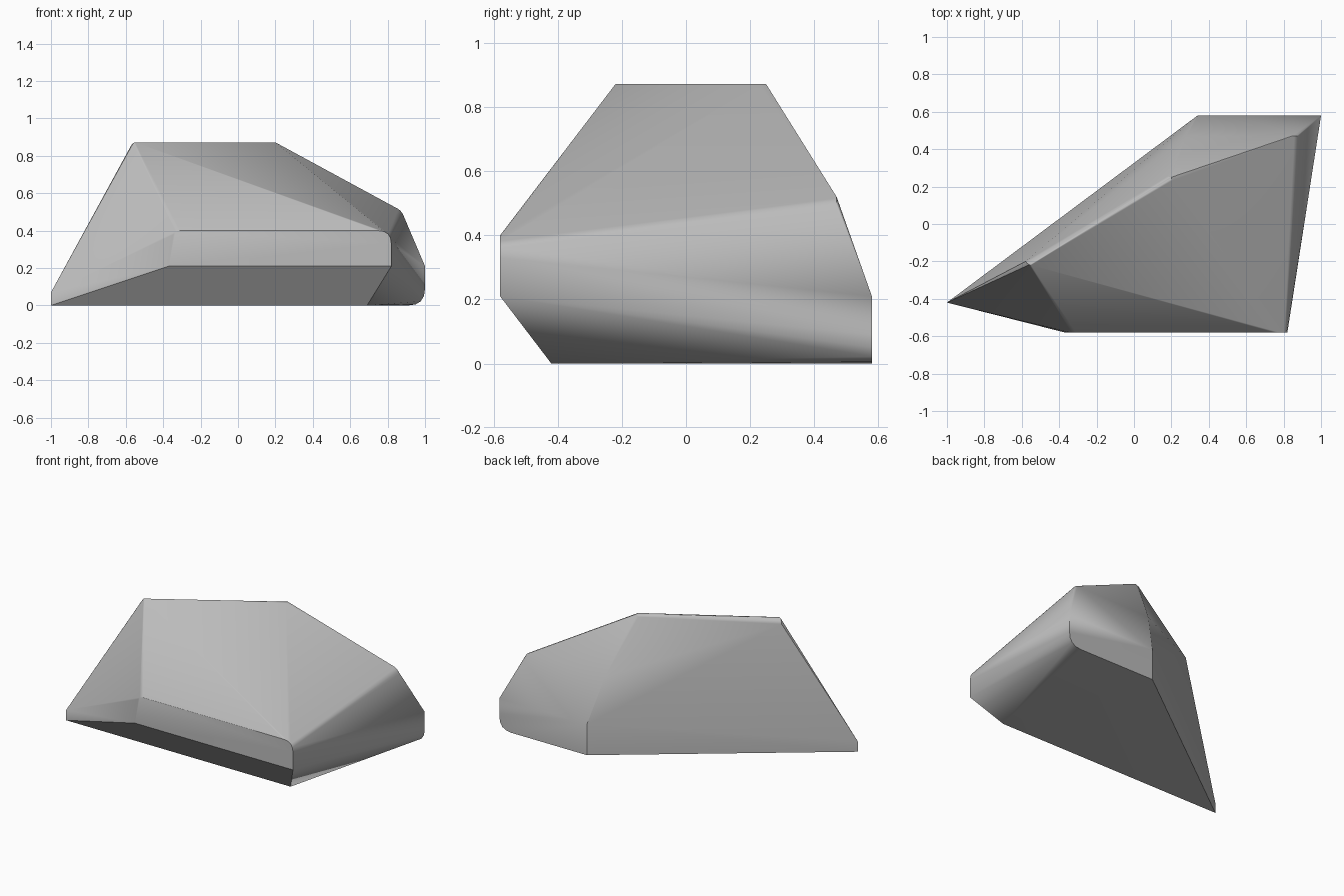
import bpy, bmesh, math
from mathutils import Vector

cube = bpy.data.objects.get("Cube")
if cube:
    bpy.data.objects.remove(cube, do_unlink=True)

# Stone colour
stone = bpy.data.materials.new("grey_stone")
stone.use_nodes = True
grey = (0.5, 0.5, 0.5, 1)
stone.diffuse_color = grey
bsdf = next(n for n in stone.node_tree.nodes if n.type == 'BSDF_PRINCIPLED')
bsdf.inputs["Base Color"].default_value = grey


def rounded(corner, start, end, steps=4):
    """Points of a soft corner, curving from start to end around corner."""
    a, c, b = Vector(start), Vector(corner), Vector(end)
    ts = [i / steps for i in range(steps + 1)]
    return [a * (1 - t) ** 2 + c * 2 * t * (1 - t) + b * t * t for t in ts]


# Sharp corners of the boulder
points = [
    (-1, -0.42, 0), (-1, -0.42, 0.07),            # pointed end
    (0.34, 0.58, 0), (0.34, 0.58, 0.21),          # back wall
    (1, 0.58, 0.21), (0.28, 0.47, 0.51),
    (-0.37, -0.58, 0.21), (0.82, -0.58, 0.21),    # front wall
    (0.69, -0.42, 0),
]

# Worn corners
points += rounded((0.82, -0.58, 0.40), (0.75, -0.58, 0.40), (0.82, -0.58, 0.33))
points += rounded((1, 0.58, 0), (0.91, 0.58, 0), (1, 0.58, 0.09))
points += rounded((0.87, 0.47, 0.515), (0.845, 0.47, 0.52), (0.885, 0.47, 0.48))
points += rounded((-0.34, -0.58, 0.40), (-0.31, -0.58, 0.40), (-0.345, -0.58, 0.38), 2)
points += rounded((-0.565, -0.22, 0.872), (-0.55, -0.22, 0.872), (-0.58, -0.20, 0.84), 3)
points += rounded((0.19, 0.25, 0.872), (0.20, 0.23, 0.872), (0.18, 0.255, 0.86), 3)
points.append((0.20, 0.25, 0.872))

# Wrap the corners into one solid
bm = bmesh.new()
for p in points:
    bm.verts.new(p)
bmesh.ops.convex_hull(bm, input=bm.verts[:])
loose = [v for v in bm.verts if not v.link_faces]
bmesh.ops.delete(bm, geom=loose, context='VERTS')
bmesh.ops.dissolve_limit(bm, angle_limit=math.radians(1),
                         verts=bm.verts[:], edges=bm.edges[:])
bmesh.ops.recalc_face_normals(bm, faces=bm.faces[:])
mesh = bpy.data.meshes.new("boulder")
bm.to_mesh(mesh)
bm.free()
mesh.materials.append(stone)
boulder = bpy.data.objects.new("boulder", mesh)
bpy.context.collection.objects.link(boulder)

# Soft shading over worn edges, crisp elsewhere
bpy.ops.object.select_all(action='DESELECT')
boulder.select_set(True)
bpy.context.view_layer.objects.active = boulder
bpy.ops.object.shade_smooth_by_angle(angle=math.radians(28))
weighted = boulder.modifiers.new("flat_facets", 'WEIGHTED_NORMAL')
weighted.keep_sharp = True
